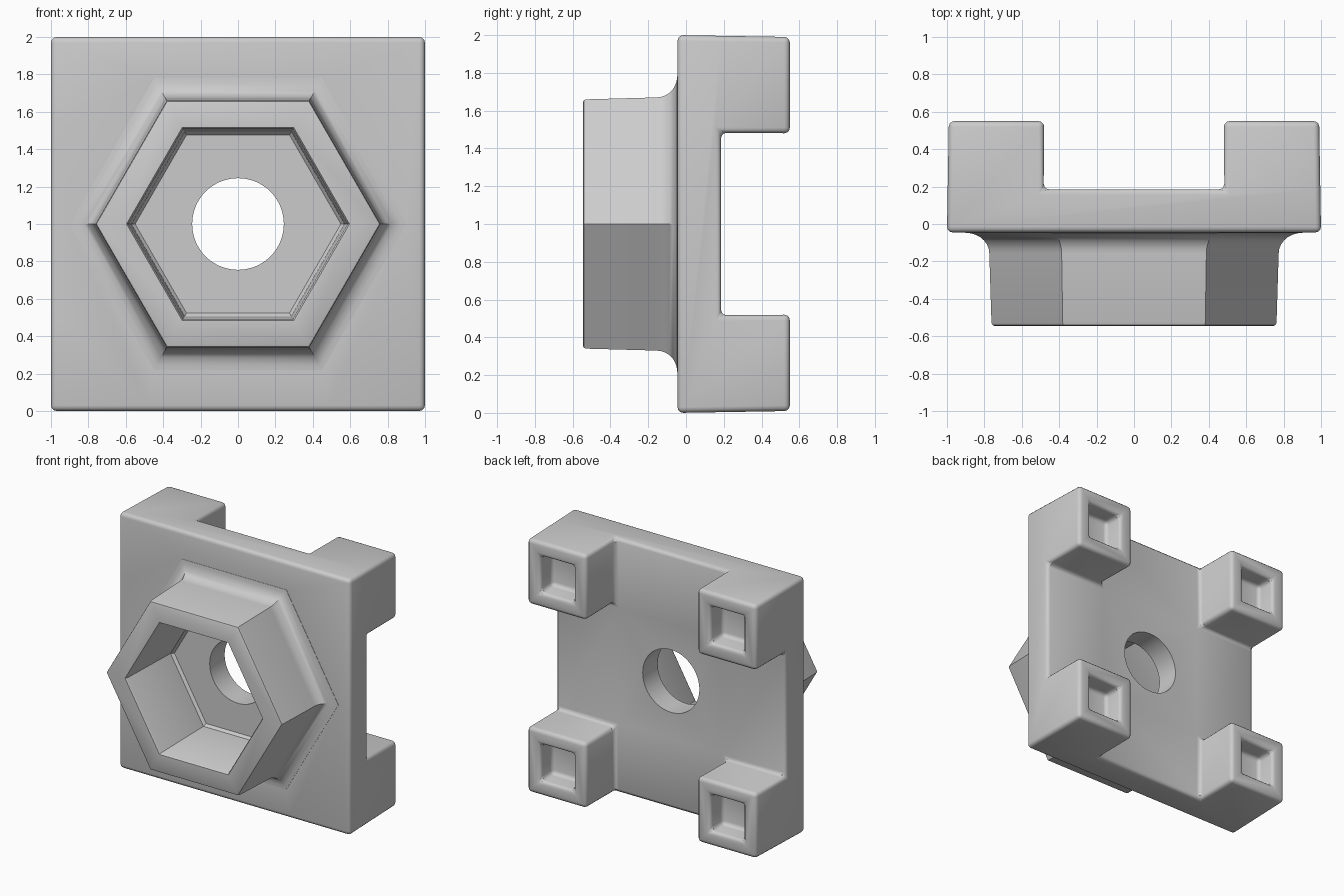
import bpy, bmesh, math

if "Cube" in bpy.data.objects:
    bpy.data.objects.remove(bpy.data.objects["Cube"])

FRONT, BACK, TIP = -0.045, 0.185, 0.55   # y of plate front, plate back, feet tips
HEX = math.cos(math.pi / 6)              # apothem / corner radius


def make_object(name, bm):
    bmesh.ops.recalc_face_normals(bm, faces=bm.faces)
    mesh = bpy.data.meshes.new(name)
    bm.to_mesh(mesh)
    bm.free()
    obj = bpy.data.objects.new(name, mesh)
    bpy.context.collection.objects.link(obj)
    return obj


def ring_solid(name, sides, profile):
    """Capped solid along y from (corner radius, y) pairs, centred on z = 1."""
    bm = bmesh.new()
    rings = []
    for r, y in profile:
        angles = [2 * math.pi * i / sides for i in range(sides)]
        rings.append([bm.verts.new((r * math.cos(a), y, 1 + r * math.sin(a))) for a in angles])
    for a, b in zip(rings, rings[1:]):
        for i in range(sides):
            j = (i + 1) % sides
            bm.faces.new((a[i], a[j], b[j], b[i]))
    bm.faces.new(rings[0])
    bm.faces.new(rings[-1])
    return make_object(name, bm)


# Square plate: 3x3 grid given thickness
bm = bmesh.new()
cuts = [-1, -0.485, 0.485, 1]
grid = [[bm.verts.new((x, BACK, z)) for z in cuts] for x in cuts]
cells = {(i, j): bm.faces.new((grid[i][j], grid[i][j + 1], grid[i + 1][j + 1], grid[i + 1][j]))
         for i in range(3) for j in range(3)}
front = [[bm.verts.new((x, FRONT, z)) for z in cuts] for x in cuts]
for i in range(3):
    for j in range(3):
        bm.faces.new((front[i][j], front[i + 1][j], front[i + 1][j + 1], front[i][j + 1]))
for k in range(3):
    for e in (0, 3):
        bm.faces.new((grid[e][k], grid[e][k + 1], front[e][k + 1], front[e][k]))
        bm.faces.new((grid[k][e], grid[k + 1][e], front[k + 1][e], front[k][e]))
bmesh.ops.recalc_face_normals(bm, faces=bm.faces)

# Corner feet with square sockets
for key in ((0, 0), (0, 2), (2, 0), (2, 2)):
    tip = bmesh.ops.extrude_discrete_faces(bm, faces=[cells[key]])["faces"][0]
    bmesh.ops.translate(bm, vec=(0, TIP - BACK, 0), verts=tip.verts)
    bmesh.ops.inset_individual(bm, faces=[tip], thickness=0.16)
    floor = bmesh.ops.extrude_discrete_faces(bm, faces=[tip])["faces"][0]
    bmesh.ops.translate(bm, vec=(0, -0.16, 0), verts=floor.verts)

# Slight draft towards the feet, then lift onto the ground
bmesh.ops.remove_doubles(bm, verts=bm.verts, dist=1e-4)
for v in bm.verts:
    s = 1 - 0.01 * (v.co.y - FRONT) / (TIP - FRONT)
    v.co.x *= s
    v.co.z = 1 + v.co.z * s
bmesh.ops.dissolve_limit(bm, angle_limit=0.01, verts=bm.verts, edges=bm.edges)
body = make_object("socket_plate", bm)

# Hexagonal boss with a flared foot and softened lip
profile = [(0.745, -0.545), (0.757, -0.54), (0.762, -0.528)]
for i in range(8):
    t = i / 7 * math.pi / 2
    profile.append(((0.67 + 0.11 * (1 - math.cos(t))) / HEX, FRONT - 0.112 + 0.11 * math.sin(t)))
profile.append((0.78 / HEX, 0.03))
boss = ring_solid("hex_boss", 6, profile)

# Hexagonal pocket and round through hole
pocket = ring_solid("hex_pocket_cutter", 6,
                    [(0.62, -0.58), (0.598, -0.548), (0.586, -0.53), (0.57, -0.02), (0.55, 0.0)])
hole = ring_solid("hole_cutter", 64, [(0.245, -0.3), (0.245, 0.4)])

bevel = body.modifiers.new("rounding", "BEVEL")
bevel.width, bevel.segments, bevel.limit_method = 0.03, 3, "ANGLE"
bevel.angle_limit = math.radians(30)
for tool, op in ((boss, "UNION"), (pocket, "DIFFERENCE"), (hole, "DIFFERENCE")):
    mod = body.modifiers.new(tool.name, "BOOLEAN")
    mod.operation, mod.object, mod.solver = op, tool, "EXACT"

bpy.context.view_layer.objects.active = body
body.select_set(True)
for mod in list(body.modifiers):
    bpy.ops.object.modifier_apply(modifier=mod.name)
for tool in (boss, pocket, hole):
    bpy.data.objects.remove(tool, do_unlink=True)
bpy.ops.object.shade_smooth_by_angle(angle=math.radians(32))
